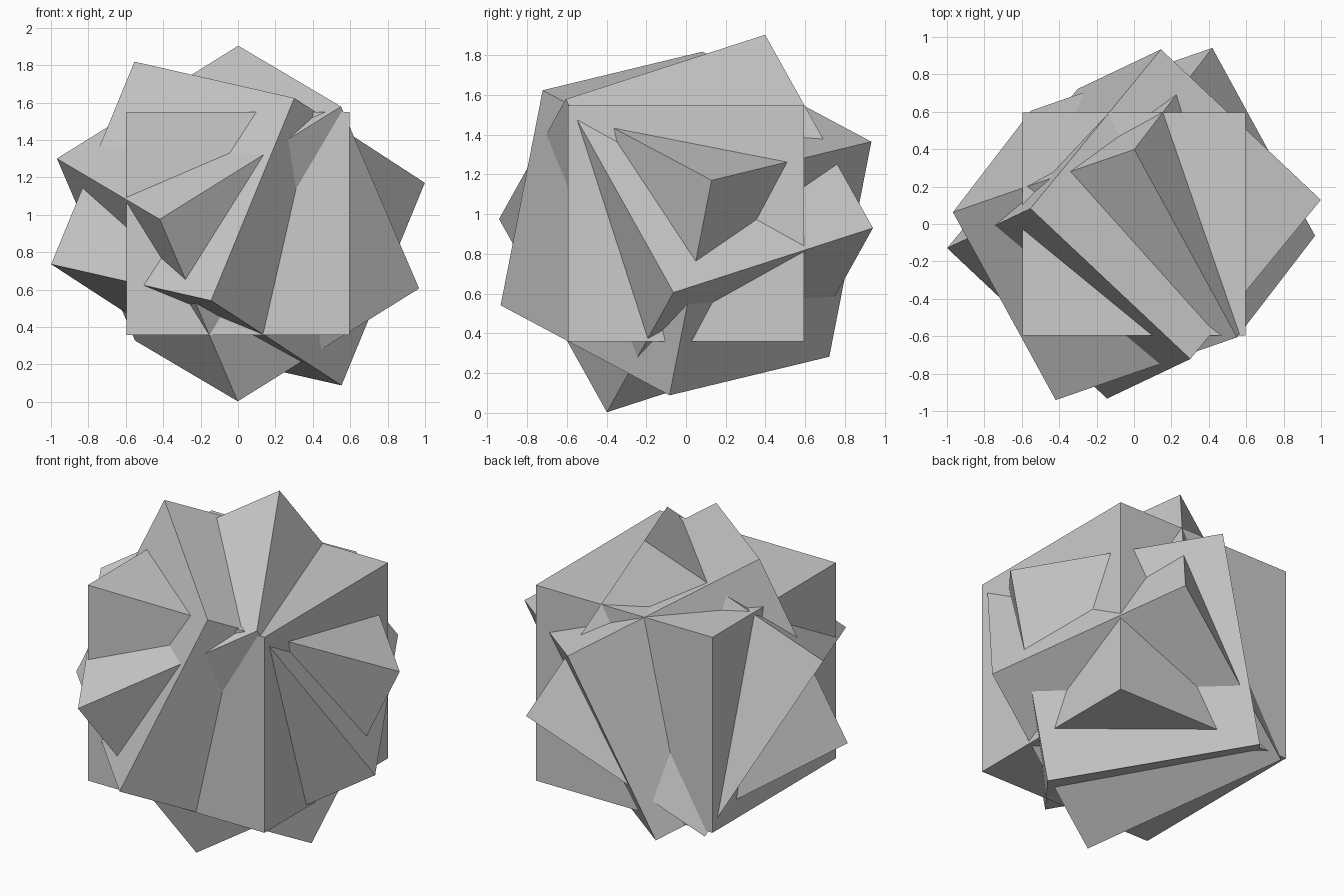
import bpy
from mathutils import Matrix, Vector

if "Cube" in bpy.data.objects:
    bpy.data.objects.remove(bpy.data.objects["Cube"])

HALF = 0.595    # half edge of every cube
CENTRE_Z = 0.953


def add_cube(name, corner=None, neighbours=None):
    """Cube about the common centre, oriented by one corner and its three neighbours."""
    rot = Matrix.Identity(3)
    if corner:
        rot = Matrix([(Vector(corner) - Vector(n)).normalized() for n in neighbours]).transposed()
        for _ in range(6):  # square up the three edge directions
            rot = (rot + rot.inverted().transposed()) * 0.5
        if rot.determinant() < 0:
            rot = rot * -1.0
    bpy.ops.mesh.primitive_cube_add(size=2 * HALF)
    ob = bpy.context.object
    ob.name = name
    ob.data.transform(Matrix.Translation((0, 0, CENTRE_Z)) @ rot.to_4x4())


# Three equal interpenetrating cubes
add_cube("upright_cube")
add_cube("tilted_cube_a", (0, 0.4, 0.95),
         [(0.555, -0.6, 0.625), (-0.97, 0.07, 0.35), (0.42, 0.94, -0.025)])
add_cube("tilted_cube_b", (0.3, -0.72, 0.668),
         [(-0.55, 0.08, 0.867), (1.0, 0.13, 0.215), (-0.14, -0.935, -0.41)])
